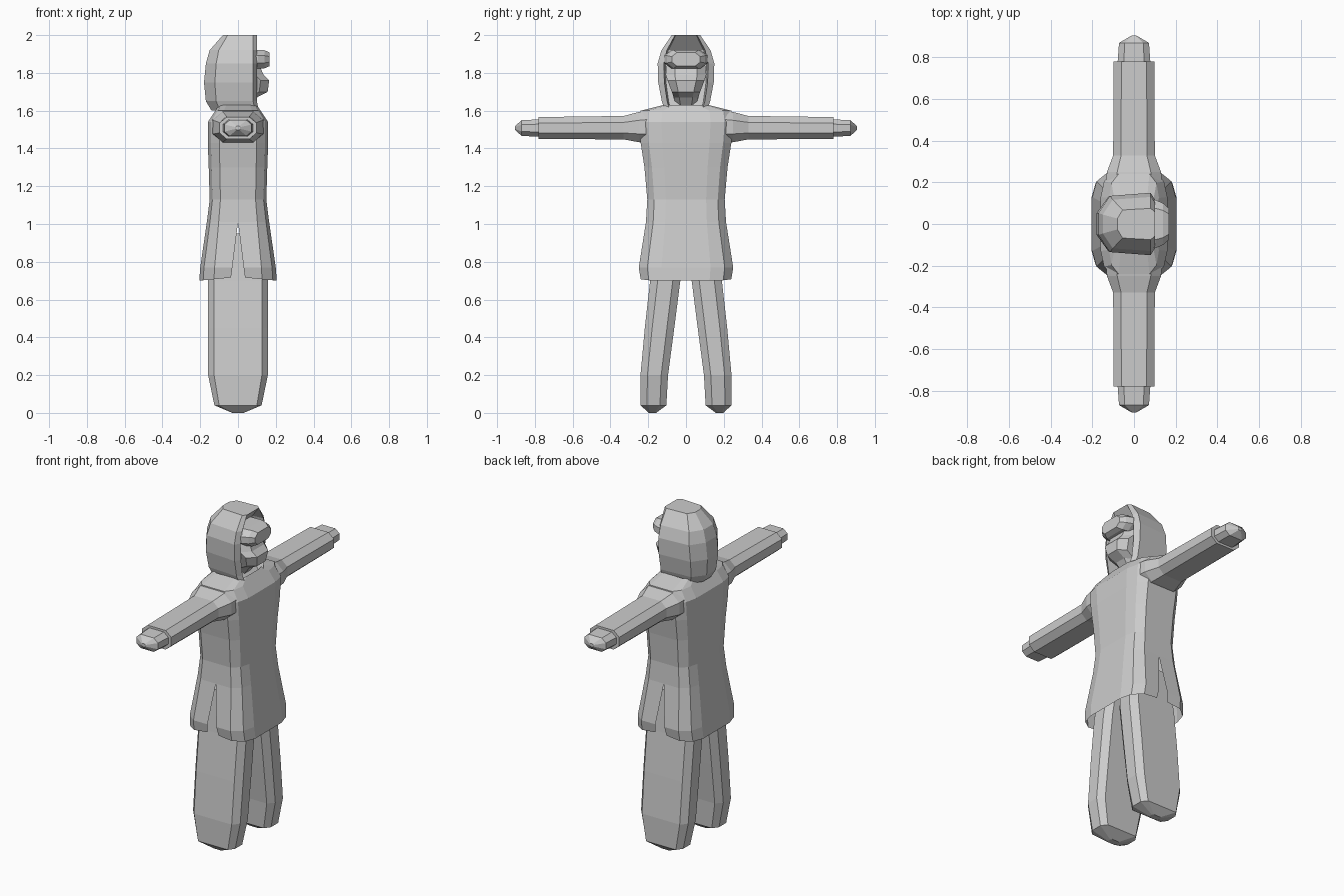
import bpy, bmesh, math
from mathutils import Vector

if "Cube" in bpy.data.objects:
    bpy.data.objects.remove(bpy.data.objects["Cube"])

grey = bpy.data.materials.new("plain_grey")
grey.diffuse_color = (0.6, 0.6, 0.6, 1)
grey.use_nodes = True
grey.node_tree.nodes["Principled BSDF"].inputs["Base Color"].default_value = grey.diffuse_color


def loft(bm, rings, closed=True, cap_start=True, cap_end=True):
    """Skin a list of point rings with quads and optional end caps."""
    vs = [[bm.verts.new(p) for p in r] for r in rings]
    n = len(rings[0])
    for a, b in zip(vs, vs[1:]):
        for i in range(n if closed else n - 1):
            j = (i + 1) % n
            bm.faces.new((a[i], a[j], b[j], b[i]))
    if closed and cap_start:
        bm.faces.new(vs[0][::-1])
    if closed and cap_end:
        bm.faces.new(vs[-1])


def finish(name, bm):
    bmesh.ops.remove_doubles(bm, verts=bm.verts, dist=0.0005)
    bmesh.ops.recalc_face_normals(bm, faces=bm.faces)
    me = bpy.data.meshes.new(name)
    bm.to_mesh(me)
    bm.free()
    me.materials.append(grey)
    ob = bpy.data.objects.new(name, me)
    bpy.context.collection.objects.link(ob)
    return ob


def part(name, rings, **kw):
    bm = bmesh.new()
    loft(bm, rings, **kw)
    return finish(name, bm)


def octagon(a, b, corner=0.62, side=0.45):
    """Chamfered rectangle with half sizes a and b."""
    q = [(a, side * b), (corner * a, b)]
    top = q + [(-x, y) for x, y in q[::-1]]
    return top + [(-x, -y) for x, y in top]


def mirrored(half):
    """Close a half outline across y = 0."""
    return half + [(x, -y) for x, y in half[::-1]]


# Coat: front and back halves, parted by a slit at each side of the skirt
coat_levels = [  # height, half width, half depth, slit half width
    (0.72, 0.24, 0.205, 0.037), (0.77, 0.25, 0.200, 0.030),
    (1.01, 0.212, 0.165, 0), (1.13, 0.205, 0.150, 0),
    (1.30, 0.22, 0.155, 0), (1.43, 0.24, 0.160, 0),
    (1.54, 0.25, 0.160, 0), (1.60, 0.24, 0.120, 0), (1.63, 0.12, 0.10, 0)]
bm = bmesh.new()
for s in (1, -1):
    rings = []
    for i, (z, w, d, slit) in enumerate(coat_levels):
        half = [(slit, w), (0.62 * d, w), (0.9 * d, 0.82 * w), (d, 0.52 * w)]
        drop = 0.02 if i == 0 else 0
        rings.append([(s * x, y, z - drop * x / d) for x, y in mirrored(half)])
    loft(bm, rings, closed=False)
finish("coat", bm)

# Sleeves, hands and legs, one per side
for s, side in ((1, "left"), (-1, "right")):
    sleeve = [(0.20, 0.135, 0.085, 1.515), (0.25, 0.130, 0.080, 1.513),
              (0.33, 0.100, 0.062, 1.510), (0.78, 0.098, 0.058, 1.508)]
    part(side + "_sleeve", [[(x, s * y, c + z) for x, z in octagon(a, h)]
                            for y, a, h, c in sleeve])
    hand = [(0.76, 0.080, 0.046), (0.87, 0.072, 0.042), (0.905, 0.012, 0.010)]
    part(side + "_hand", [[(x, s * y, 1.508 + z) for x, z in octagon(a, h)]
                          for y, a, h in hand])
    leg = [(0.0, 0.178, 0.03, 0.02), (0.04, 0.172, 0.125, 0.068),
           (0.20, 0.168, 0.158, 0.073), (0.45, 0.140, 0.160, 0.078),
           (0.70, 0.110, 0.160, 0.080), (0.95, 0.088, 0.130, 0.080)]
    part(side + "_leg", [[(x, s * (c + y), z) for x, y in octagon(a, b, 0.8, 0.5)]
                         for z, c, a, b in leg])

# Hood with a recessed face opening towards +x
hood_levels = [  # height, half width, back, front, opening depth
    (1.60, 0.11, -0.14, 0.11, 0.02), (1.65, 0.128, -0.17, 0.10, 0.06),
    (1.75, 0.147, -0.18, 0.10, 0.08), (1.85, 0.150, -0.17, 0.10, 0.08),
    (1.92, 0.130, -0.15, 0.10, 0.07), (2.00, 0.075, -0.08, 0.10, 0.0)]
rings = []
for z, w, b, f, notch in hood_levels:
    half = [(f - notch, 0.72 * w), (f, 0.78 * w), (f - 0.02, w),
            (0.68 * b, 0.9 * w), (b, 0.35 * w)]
    rings.append([(x, y, z) for x, y in mirrored(half)])
part("hood", rings)

# Face covering below the goggles
mask_levels = [(1.62, 0.05, 0.06), (1.67, 0.065, 0.10), (1.70, 0.075, 0.157),
               (1.76, 0.098, 0.165), (1.79, 0.108, 0.135), (1.85, 0.10, 0.11)]
rings = []
for z, w, f in mask_levels:
    half = [(f, 0.55 * w), (f - 0.045, w), (-0.03, w)]
    rings.append([(x, y, z) for x, y in mirrored(half)])
part("face_mask", rings)

# Goggles
goggle_levels = [(0.02, 0.112, 0.050), (0.105, 0.115, 0.050),
                 (0.14, 0.100, 0.048), (0.168, 0.075, 0.036)]
part("goggles", [[(x, y, 1.872 + z) for y, z in octagon(a, h, 0.65, 0.4)]
                 for x, a, h in goggle_levels])
